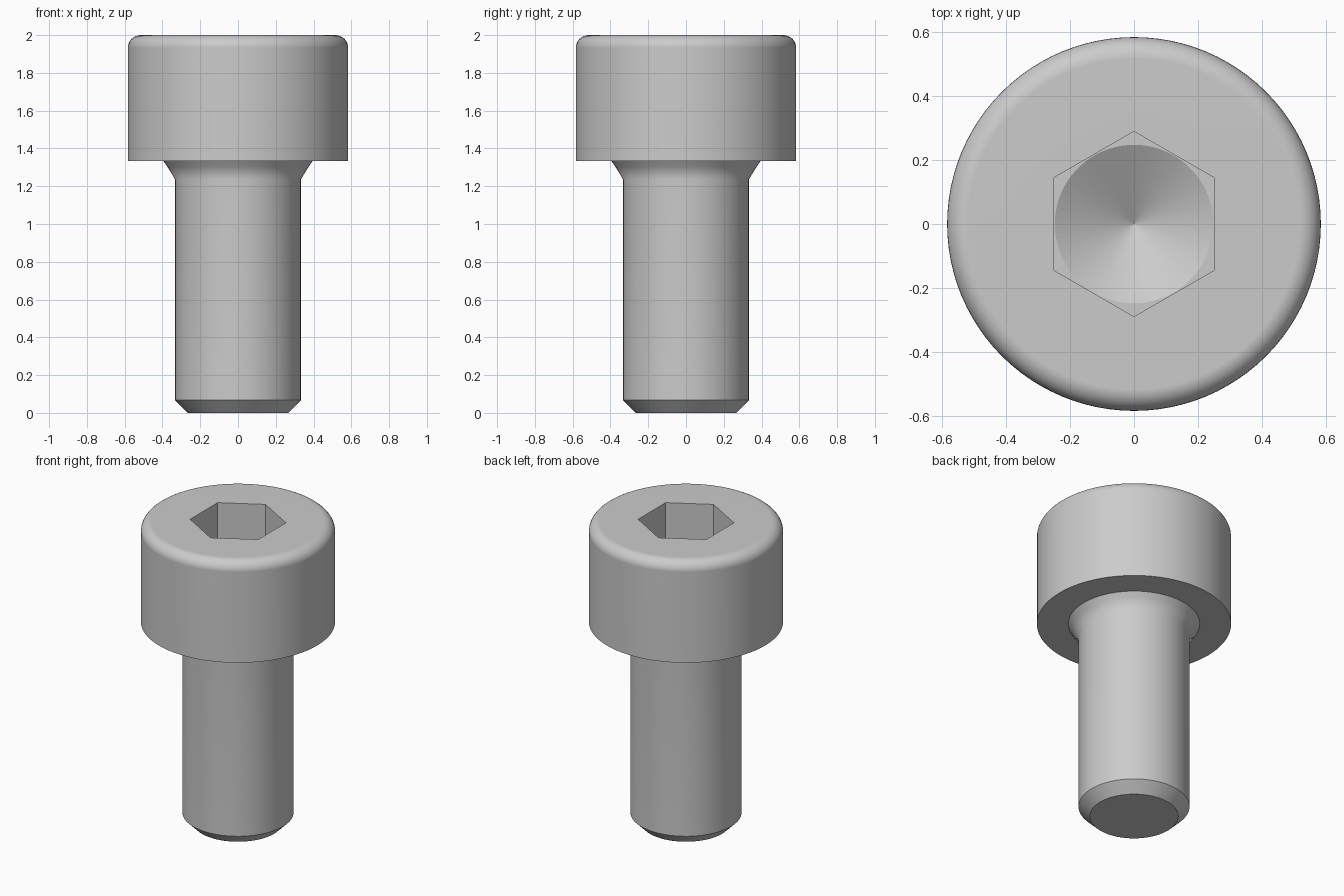
import bpy
import bmesh
import math

cube = bpy.data.objects.get("Cube")
if cube:
    bpy.data.objects.remove(cube, do_unlink=True)

STEPS = 96
HEAD_R, HEAD_BASE, TOP = 0.583, 1.333, 2.0
SHANK_R, CHAMFER, ROUND = 0.333, 0.067, 0.067
SOCKET_R, SOCKET_FLOOR, CONE_TIP = 0.25, 1.667, 1.525


def circle(radius):
    return lambda angle: radius


def hexagon(apothem):
    sixth = math.pi / 3
    return lambda a: apothem / math.cos((a + sixth / 2) % sixth - sixth / 2)


def add_ring(bm, shape, z):
    angles = [2 * math.pi * i / STEPS for i in range(STEPS)]
    return [bm.verts.new((shape(a) * math.cos(a), shape(a) * math.sin(a), z)) for a in angles]


# One material for the whole screw
steel = bpy.data.materials.new("steel grey")
steel.use_nodes = True
steel.diffuse_color = (0.6, 0.6, 0.6, 1)
steel.node_tree.nodes["Principled BSDF"].inputs["Base Color"].default_value = (0.6, 0.6, 0.6, 1)

# Chamfered shank, flared neck and head underside
sections = [
    (circle(SHANK_R - CHAMFER), 0),
    (circle(SHANK_R), CHAMFER),
    (circle(SHANK_R), 1.236),
    (circle(0.373), 1.302),
    (circle(0.395), HEAD_BASE),
    (circle(HEAD_R), HEAD_BASE),
]
# Rounded head rim
for i in range(9):
    t = math.pi / 2 * i / 8
    sections.append((circle(HEAD_R - ROUND + ROUND * math.cos(t)),
                     TOP - ROUND + ROUND * math.sin(t)))
# Hexagonal socket with a round drill cone in its floor
sections += [
    (hexagon(SOCKET_R), TOP),
    (hexagon(SOCKET_R), SOCKET_FLOOR),
    (circle(SOCKET_R - 0.003), SOCKET_FLOOR),
]

bm = bmesh.new()
rings = [add_ring(bm, shape, z) for shape, z in sections]
bm.faces.new(list(reversed(rings[0])))
for low, high in zip(rings, rings[1:]):
    for i in range(STEPS):
        j = (i + 1) % STEPS
        bm.faces.new((low[i], low[j], high[j], high[i]))

tip = bm.verts.new((0, 0, CONE_TIP))
cone_faces = [bm.faces.new((rings[-1][i], rings[-1][(i + 1) % STEPS], tip))
              for i in range(STEPS)]
bmesh.ops.recalc_face_normals(bm, faces=bm.faces)

mesh = bpy.data.meshes.new("socket_head_screw")
bm.faces.index_update()
cone_ids = [f.index for f in cone_faces]
bm.to_mesh(mesh)
bm.free()
mesh.materials.append(steel)

screw = bpy.data.objects.new("socket_head_screw", mesh)
bpy.context.collection.objects.link(screw)
bpy.ops.object.select_all(action='DESELECT')
screw.select_set(True)
bpy.context.view_layer.objects.active = screw
bpy.ops.object.shade_smooth_by_angle(angle=math.radians(35))
for i in cone_ids:
    mesh.polygons[i].use_smooth = False

# Keep the large flat areas flat beside the rounded rim
weighted = screw.modifiers.new("weighted normals", 'WEIGHTED_NORMAL')
weighted.keep_sharp = True
